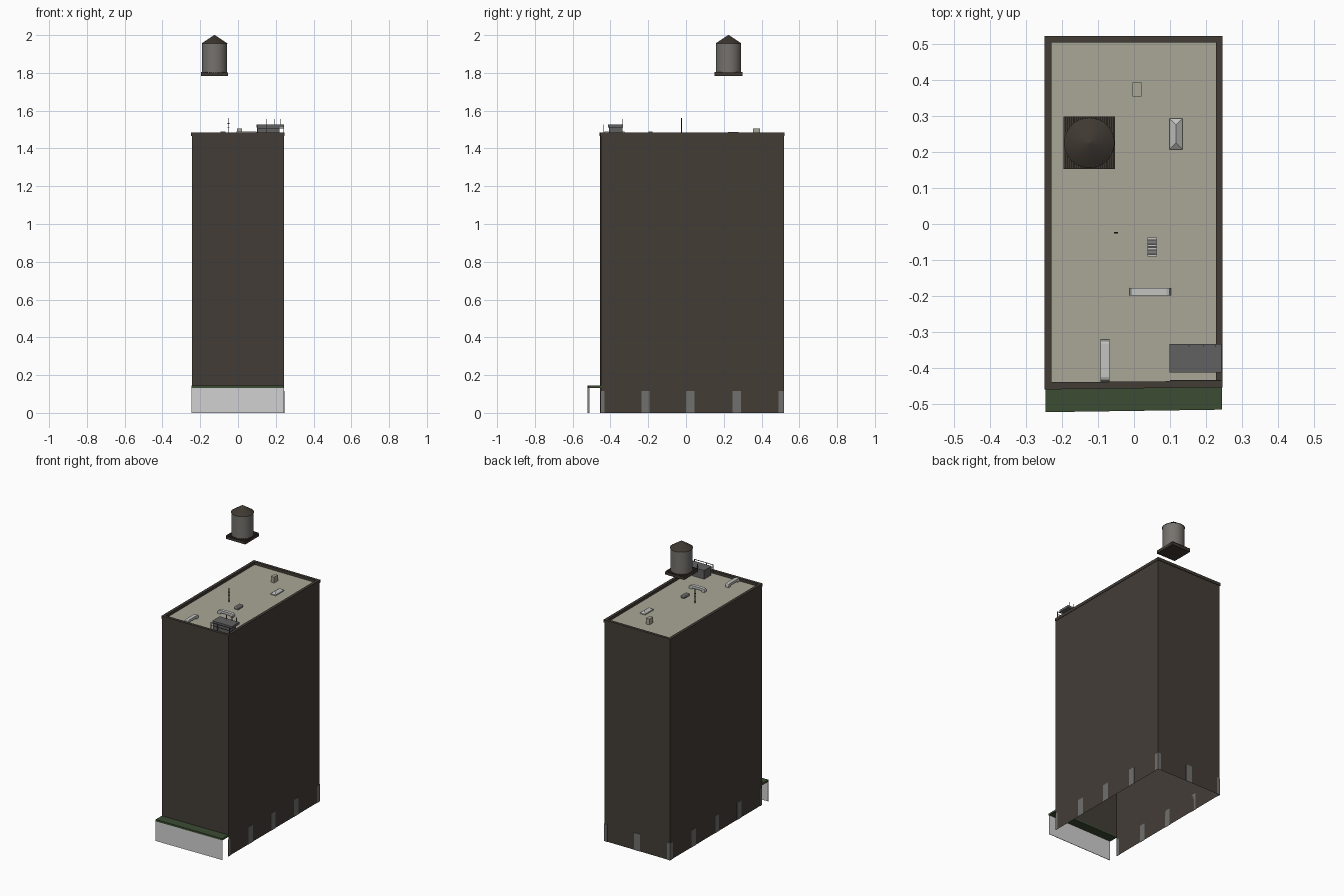
import bpy, bmesh, math
from mathutils import Vector

if "Cube" in bpy.data.objects:
    bpy.data.objects.remove(bpy.data.objects["Cube"])


def mat(name, r, g, b):
    m = bpy.data.materials.new(name)
    m.diffuse_color = (r, g, b, 1)
    m.use_nodes = True
    m.node_tree.nodes["Principled BSDF"].inputs["Base Color"].default_value = m.diffuse_color
    return m


BROWN = mat("dark brown brick", 0.056, 0.046, 0.037)
ROOF = mat("pale gravel", 0.40, 0.39, 0.31)
GREEN = mat("canopy green", 0.045, 0.072, 0.034)
WHITE = mat("shopfront white", 0.64, 0.64, 0.64)
STONE = mat("pillar grey", 0.16, 0.16, 0.155)
TANK = mat("tank grey", 0.18, 0.17, 0.155)
WOOD = mat("dark timber", 0.050, 0.040, 0.031)
STEEL = mat("dark steel", 0.12, 0.12, 0.12)
DUCT = mat("duct metal", 0.55, 0.55, 0.54)
BLACK = mat("antenna black", 0.02, 0.018, 0.016)

ROOF_Z, TOP_Z, CANOPY_Z = 1.467, 1.485, 0.132


def mesh_obj(name, verts, faces, material):
    me = bpy.data.meshes.new(name)
    me.from_pydata(verts, [], faces)
    me.materials.append(material)
    ob = bpy.data.objects.new(name, me)
    bpy.context.collection.objects.link(ob)
    return ob


def prism(name, foot, z0, z1, material):
    """Closed solid from a counter-clockwise footprint."""
    n = len(foot)
    v = [(x, y, z) for z in (z0, z1) for x, y in foot]
    f = [(i, (i + 1) % n, n + (i + 1) % n, n + i) for i in range(n)]
    f += [tuple(reversed(range(n))), tuple(range(n, 2 * n))]
    return mesh_obj(name, v, f, material)


def box(name, x0, x1, y0, y1, z0, z1, material):
    return prism(name, [(x0, y0), (x1, y0), (x1, y1), (x0, y1)], z0, z1, material)


def cone(name, x, y, z0, z1, r0, r1, material, sides=32):
    me = bpy.data.meshes.new(name)
    bm = bmesh.new()
    bmesh.ops.create_cone(bm, cap_ends=True, segments=sides, radius1=r0, radius2=r1, depth=z1 - z0)
    bm.to_mesh(me)
    bm.free()
    me.materials.append(material)
    ob = bpy.data.objects.new(name, me)
    ob.location = (x, y, (z0 + z1) / 2)
    bpy.context.collection.objects.link(ob)
    bpy.context.view_layer.objects.active = ob
    ob.select_set(True)
    bpy.ops.object.shade_smooth_by_angle(angle=math.radians(35))
    ob.select_set(False)
    return ob


# Building shell, open underneath and behind the shopfront
foot = [(-0.244, -0.456), (0.243, -0.450), (0.243, 0.518), (-0.244, 0.518)]
verts = [(x, y, z) for z in (0, TOP_Z - 0.016) for x, y in foot]
verts += [(x, y, CANOPY_Z) for x, y in foot[:2]]
mesh_obj("walls", verts, [(8, 9, 5, 4), (1, 2, 6, 5), (2, 3, 7, 6), (3, 0, 4, 7)], BROWN)

# Flat roof and parapet ring
mesh_obj("roof_deck", [(x, y, ROOF_Z) for x, y in foot], [(0, 1, 2, 3)], ROOF)
outer = [(-0.248, -0.459), (0.246, -0.453), (0.246, 0.522), (-0.248, 0.522)]
inner = [(-0.229, -0.439), (0.227, -0.435), (0.227, 0.503), (-0.229, 0.503)]
for i in range(4):
    j = (i + 1) % 4
    prism("parapet_%d" % i, [outer[i], outer[j], inner[j], inner[i]], ROOF_Z - 0.001, TOP_Z, BROWN)

# Shop canopy and front panel
prism("canopy", [(-0.246, -0.522), (0.244, -0.515), (0.244, -0.450), (-0.246, -0.456)],
      CANOPY_Z, 0.144, GREEN)
prism("shopfront_panel", [(-0.246, -0.521), (0.244, -0.514), (0.244, -0.511), (-0.246, -0.518)],
      0, CANOPY_Z, WHITE)

# Grey pillar plates at street level
for y0, y1 in [(-0.452, -0.432), (-0.236, -0.192), (0.0, 0.046), (0.245, 0.292), (0.49, 0.52)]:
    for s, x in ((1, 0.243), (-1, -0.244)):
        xs = sorted((x, x + s * 0.002))
        box("side_pillar", xs[0], xs[1], y0, y1, 0, 0.115, STONE)
for x0, x1 in [(-0.246, -0.222), (-0.022, 0.022), (0.221, 0.245)]:
    box("back_pillar", x0, x1, 0.518, 0.520, 0, 0.115, STONE)

# Water tank on its slatted platform
tx, ty = -0.124, 0.225
box("tank_platform", tx - 0.071, tx + 0.071, ty - 0.073, ty + 0.073, 1.783, 1.799, WOOD)
for i in range(14):
    x = tx - 0.071 + i * 0.142 / 14
    box("platform_slat", x, x + 0.007, ty - 0.073, ty + 0.073, 1.799, 1.806, WOOD)
cone("tank_body", tx, ty, 1.80, 1.957, 0.067, 0.067, TANK)
cone("tank_roof", tx, ty, 1.955, 2.0, 0.070, 0.002, WOOD)

# Steel roof unit with overhanging cover, rails and rods
box("unit_body", 0.10, 0.22, -0.408, -0.336, ROOF_Z, 1.512, STEEL)
box("unit_cover", 0.098, 0.243, -0.412, -0.333, 1.512, 1.527, STEEL)
for z in (1.505, 1.524):
    box("unit_rail", 0.10, 0.243, -0.436, -0.433, z, z + 0.003, STEEL)
for x in (0.102, 0.15, 0.24):
    box("rail_post", x, x + 0.003, -0.436, -0.433, ROOF_Z, 1.527, STEEL)
for x in (0.152, 0.193, 0.226):
    box("unit_rod", x - 0.0015, x + 0.0015, -0.340, -0.337, 1.51, 1.555, STEEL)


# Arched air ducts: side profile swept across the width
def duct(name, start, end, width):
    a, b = Vector(start), Vector(end)
    d = (b - a).normalized()
    side = Vector((-d.y, d.x)) * width / 2
    L = (b - a).length
    h = 0.024
    prof = [(0, 0), (0, 0.6 * h), (0.004, 0.87 * h), (0.012, h),
            (L - 0.012, h), (L - 0.004, 0.87 * h), (L, 0.6 * h), (L, 0),
            (L - 0.022, 0), (L - 0.022, 0.35 * h), (0.022, 0.35 * h), (0.022, 0)]
    n = len(prof)
    v = []
    for s in (-1, 1):
        for t, z in prof:
            p = a + d * t + side * s
            v.append((p.x, p.y, ROOF_Z + z))
    f = [(i, n + i, n + (i + 1) % n, (i + 1) % n) for i in range(n)]
    for o in (0, n):
        for q in ((0, 1, 10, 11), (1, 2, 3, 10), (3, 4, 9, 10), (4, 5, 6, 9), (6, 7, 8, 9)):
            q = [o + k for k in q]
            f.append(q if o else q[::-1])
    ob = mesh_obj(name, v, f, DUCT)
    bm = bmesh.new()
    bm.from_mesh(ob.data)
    bmesh.ops.recalc_face_normals(bm, faces=bm.faces)
    bm.to_mesh(ob.data)
    bm.free()


duct("duct_front", (-0.080, -0.437), (-0.080, -0.320), 0.025)
duct("duct_middle", (-0.012, -0.188), (0.102, -0.188), 0.022)

# Louvred vent
box("vent_base", 0.038, 0.063, -0.09, -0.037, ROOF_Z, 1.477, STEEL)
for i in range(6):
    y = -0.09 + i * 0.0092
    box("vent_louvre", 0.037, 0.064, y, y + 0.006, 1.475, 1.483, DUCT)

# Hipped skylight
x0, x1, y0, y1, z0, z1 = 0.098, 0.135, 0.207, 0.293, 1.474, 1.488
box("skylight_curb", x0, x1, y0, y1, ROOF_Z, z0, DUCT)
xm = (x0 + x1) / 2
mesh_obj("skylight_glazing",
         [(x0, y0, z0), (x1, y0, z0), (x1, y1, z0), (x0, y1, z0), (xm, y0 + 0.018, z1), (xm, y1 - 0.018, z1)],
         [(0, 1, 4), (1, 2, 5, 4), (2, 3, 5), (3, 0, 4, 5)], DUCT)

# Small roof hatch box and antenna
box("roof_hatch", -0.004, 0.021, 0.354, 0.393, ROOF_Z, 1.506, ROOF)
box("antenna_mast", -0.0515, -0.0485, -0.0255, -0.0225, ROOF_Z, 1.56, BLACK)
for z in (1.51, 1.53):
    box("antenna_arm", -0.055, -0.045, -0.026, -0.022, z, z + 0.004, BLACK)
